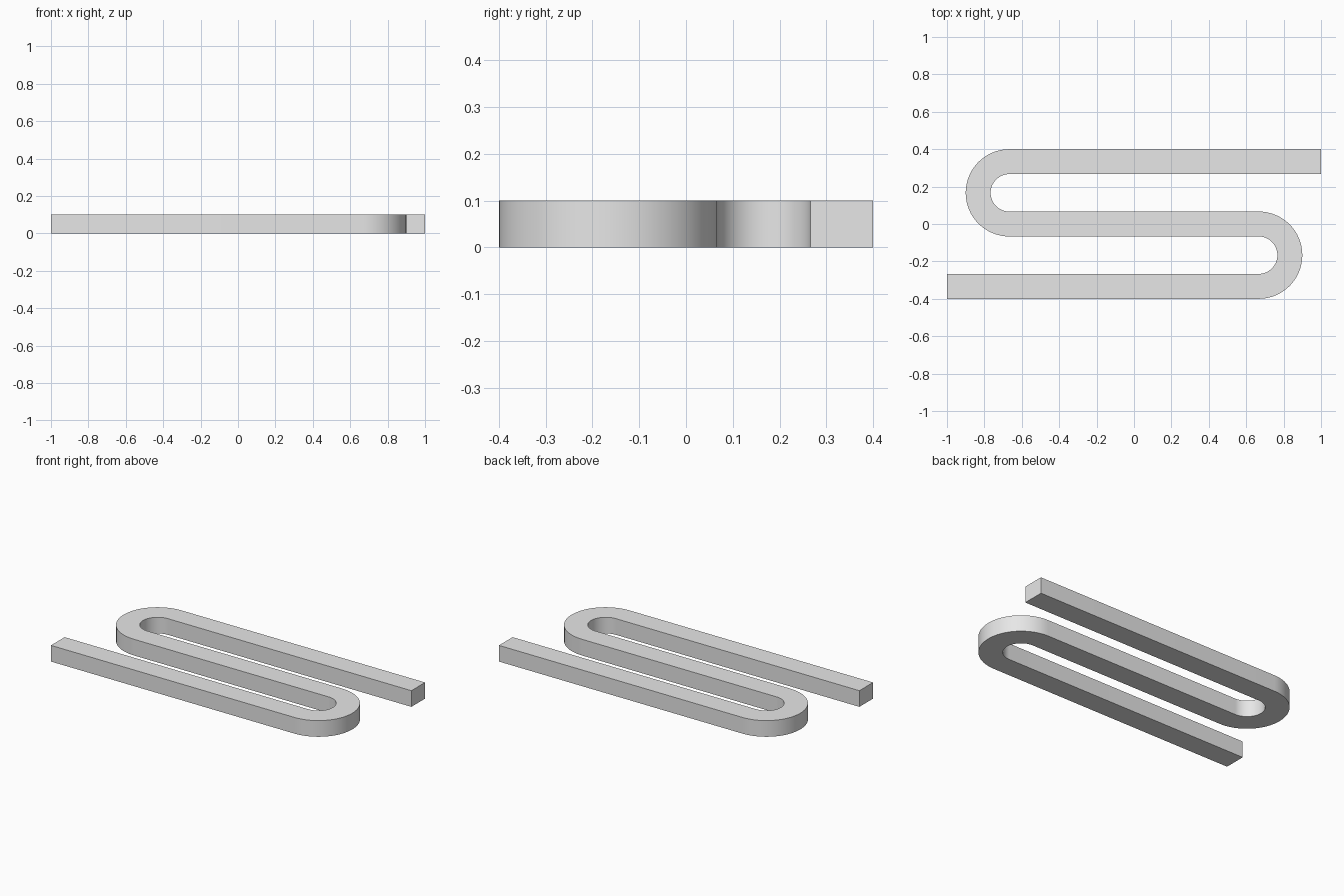
import bpy
import bmesh
from math import cos, sin, pi, radians
from mathutils import Vector

cube = bpy.data.objects.get("Cube")
if cube:
    bpy.data.objects.remove(cube)

HALF_LENGTH = 1.0      # ends of the outer runs
BEND_X = 2 / 3         # centre of each bend
BEND_R = 1 / 6         # centreline radius of each bend
HALF_WIDTH = 1 / 15
HEIGHT = 0.1
SEGMENTS = 32

grey = bpy.data.materials.new("light grey")
grey.use_nodes = True
colour = (0.8, 0.8, 0.8, 1)
grey.diffuse_color = colour
grey.node_tree.nodes["Principled BSDF"].inputs["Base Color"].default_value = colour


def bend(side):
    """Centreline points and outward normals of one half-turn."""
    centre = Vector((side * BEND_X, -side * BEND_R, 0))
    for i in range(SEGMENTS + 1):
        a = -pi / 2 + pi * i / SEGMENTS
        out = Vector((side * cos(a), sin(a), 0))
        # the left-hand bend turns the other way, so its normal flips
        yield centre + out * BEND_R, out * side


# Centreline: front run, right bend, middle run, left bend, back run
path = [(Vector((-HALF_LENGTH, -2 * BEND_R, 0)), Vector((0, -1, 0)))]
path += list(bend(1)) + list(bend(-1))
path.append((Vector((HALF_LENGTH, 2 * BEND_R, 0)), Vector((0, -1, 0))))

# Flat strip along the centreline, raised into a solid bar
bm = bmesh.new()
pairs = [(bm.verts.new(p + n * HALF_WIDTH), bm.verts.new(p - n * HALF_WIDTH))
         for p, n in path]
for (a, b), (c, d) in zip(pairs, pairs[1:]):
    bm.faces.new((a, c, d, b))
raised = bmesh.ops.extrude_face_region(bm, geom=bm.faces[:])
top = [g for g in raised["geom"] if isinstance(g, bmesh.types.BMVert)]
bmesh.ops.translate(bm, verts=top, vec=(0, 0, HEIGHT))
bmesh.ops.recalc_face_normals(bm, faces=bm.faces[:])

mesh = bpy.data.meshes.new("serpentine_bar")
bm.to_mesh(mesh)
bm.free()
mesh.materials.append(grey)
bar = bpy.data.objects.new("serpentine_bar", mesh)
bpy.context.collection.objects.link(bar)

# Smooth bends, crisp rims and ends
bpy.ops.object.select_all(action='DESELECT')
bar.select_set(True)
bpy.context.view_layer.objects.active = bar
bpy.ops.object.shade_smooth_by_angle(angle=radians(30))
